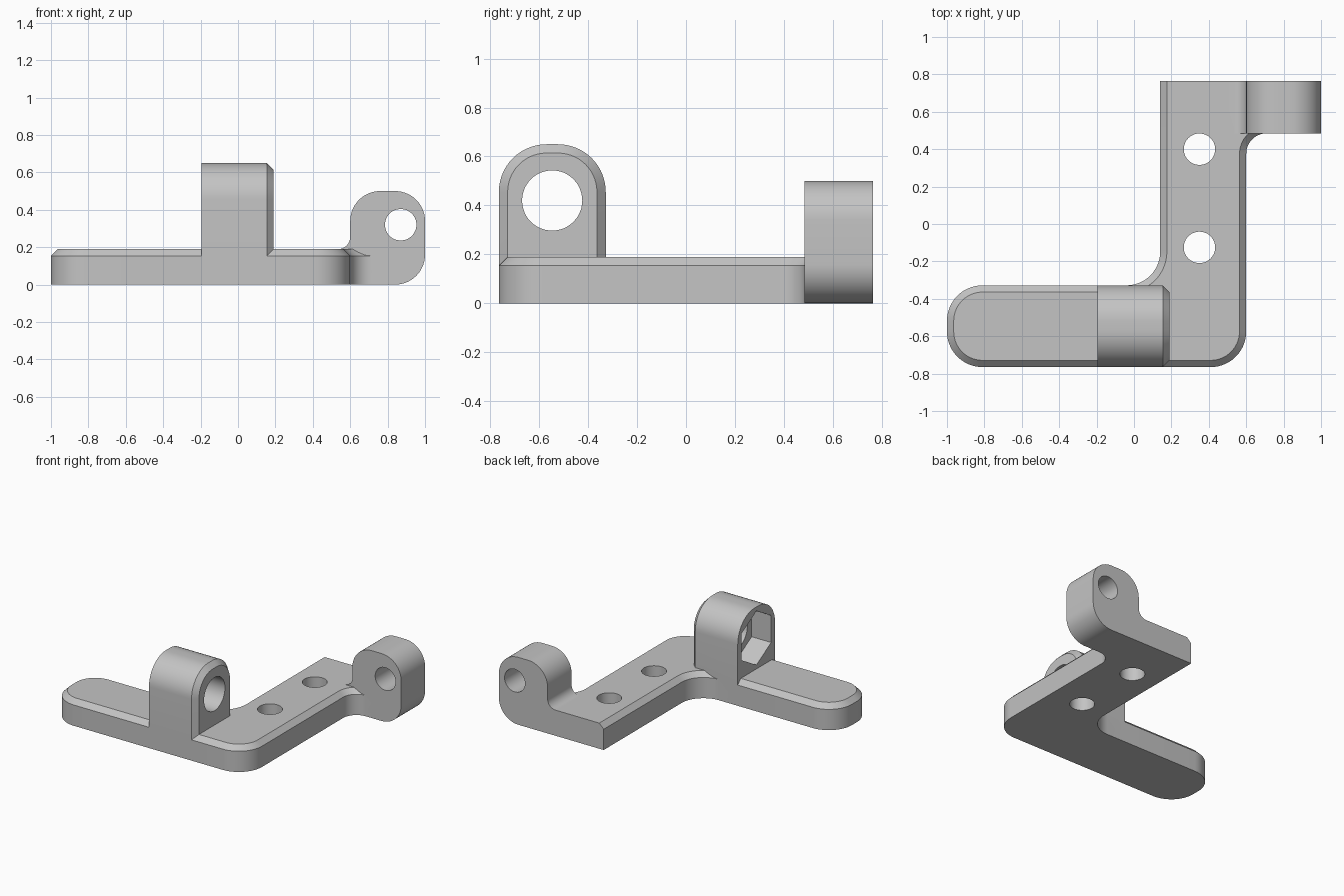
import bpy, bmesh, math
from mathutils import Vector

if "Cube" in bpy.data.objects:
    bpy.data.objects.remove(bpy.data.objects["Cube"])

grey = bpy.data.materials.new("plain grey")
grey.diffuse_color = (0.55, 0.55, 0.55, 1)
grey.use_nodes = True
grey.node_tree.nodes["Principled BSDF"].inputs["Base Color"].default_value = grey.diffuse_color


def rounded(corners, steps=14):
    """Outline from (u, v, radius) right-angle corners."""
    out = []
    n = len(corners)
    for i, (u, v, r) in enumerate(corners):
        p = Vector((u, v))
        if r == 0:
            out.append(p)
            continue
        a = (Vector(corners[i - 1][:2]) - p).normalized()
        b = (Vector(corners[(i + 1) % n][:2]) - p).normalized()
        c = p + (a + b) * r
        for k in range(steps + 1):
            t = math.pi / 2 * k / steps
            out.append(c - b * r * math.cos(t) - a * r * math.sin(t))
    return out


def ngon(u, v, r, sides, turn=0.0):
    return [Vector((u + r * math.cos(turn + math.tau * k / sides),
                    v + r * math.sin(turn + math.tau * k / sides))) for k in range(sides)]


PLACE = {
    "x": lambda p, w: (w, p.x, p.y),
    "y": lambda p, w: (p.x, w, p.y),
    "z": lambda p, w: (p.x, p.y, w),
}


def loft(name, axis, layers):
    """Solid through a stack of (outline, position along axis)."""
    bm = bmesh.new()
    loops = [[bm.verts.new(PLACE[axis](p, w)) for p in pts] for pts, w in layers]
    for lo, hi in zip(loops, loops[1:]):
        for i in range(len(lo)):
            bm.faces.new((lo[i - 1], lo[i], hi[i], hi[i - 1]))
    bm.faces.new(loops[0])
    bm.faces.new(loops[-1])
    bmesh.ops.recalc_face_normals(bm, faces=bm.faces)
    mesh = bpy.data.meshes.new(name)
    bm.to_mesh(mesh)
    bm.free()
    mesh.materials.append(grey)
    ob = bpy.data.objects.new(name, mesh)
    bpy.context.collection.objects.link(ob)
    return ob


def combine(target, other, operation):
    mod = target.modifiers.new(operation, 'BOOLEAN')
    mod.operation = operation
    mod.solver = 'EXACT'
    mod.object = other
    bpy.context.view_layer.objects.active = target
    bpy.ops.object.modifier_apply(modifier=mod.name)
    bpy.data.objects.remove(other)


F, B, M = -0.765, 0.765, -0.328   # front, back, rear edge of the arm
CH = 0.036                        # chamfer size
TOP = 0.19


def plate_outline(d):
    return rounded([
        (-1 + d, F + d, 0.19 - d), (0.6 - d, F + d, 0.19 - d),
        (0.6 - d, 0.485 + d, 0.11 + d), (0.8, 0.485 + d, 0), (0.8, B, 0),
        (0.14 + d, B, 0), (0.14 + d, M - d, 0.18 + d), (-1 + d, M - d, 0.19 - d)])


def arch_outline(d):
    return rounded([(F + d, 0, 0), (M - d, 0, 0),
                    (M - d, 0.65 - d, 0.195 - d), (F + d, 0.65 - d, 0.195 - d)])


# Angled base plate with chamfered top edge
bracket = loft("bracket", "z", [(plate_outline(0), 0), (plate_outline(0), TOP - CH),
                                (plate_outline(CH), TOP)])

# Upright arch, chamfered on its right face
arch = loft("arch", "x", [(arch_outline(0), -0.195), (arch_outline(0), 0.19 - CH),
                          (arch_outline(CH), 0.19)])
combine(bracket, arch, 'UNION')

# Rounded end lug with a fillet onto the plate
lug_profile = rounded([(0.45, 0, 0), (1, 0, 0.16), (1, 0.5, 0.16), (0.6, 0.5, 0.16),
                       (0.6, TOP, 0.065), (0.45, TOP, 0)])
lug = loft("lug", "y", [(lug_profile, 0.485), (lug_profile, B)])
combine(bracket, lug, 'UNION')

# Screw holes in the plate
for y in (0.4, -0.125):
    ring = ngon(0.35, y, 0.084, 48)
    combine(bracket, loft("screw_hole", "z", [(ring, -0.1), (ring, 0.3)]), 'DIFFERENCE')

# Bolt hole and hexagonal nut pocket in the arch
ring = ngon(-0.547, 0.42, 0.123, 48)
combine(bracket, loft("bolt_hole", "x", [(ring, -0.3), (ring, 0.3)]), 'DIFFERENCE')
hexagon = ngon(-0.547, 0.42, 0.2, 6, math.pi / 6)
combine(bracket, loft("nut_pocket", "x", [(hexagon, -0.3), (hexagon, -0.035)]), 'DIFFERENCE')

# Pivot hole in the lug
ring = ngon(0.87, 0.32, 0.084, 48)
combine(bracket, loft("pivot_hole", "y", [(ring, 0.3), (ring, 0.9)]), 'DIFFERENCE')

bpy.ops.object.select_all(action='DESELECT')
bracket.select_set(True)
bpy.context.view_layer.objects.active = bracket
bpy.ops.object.shade_smooth_by_angle(angle=math.radians(30))
